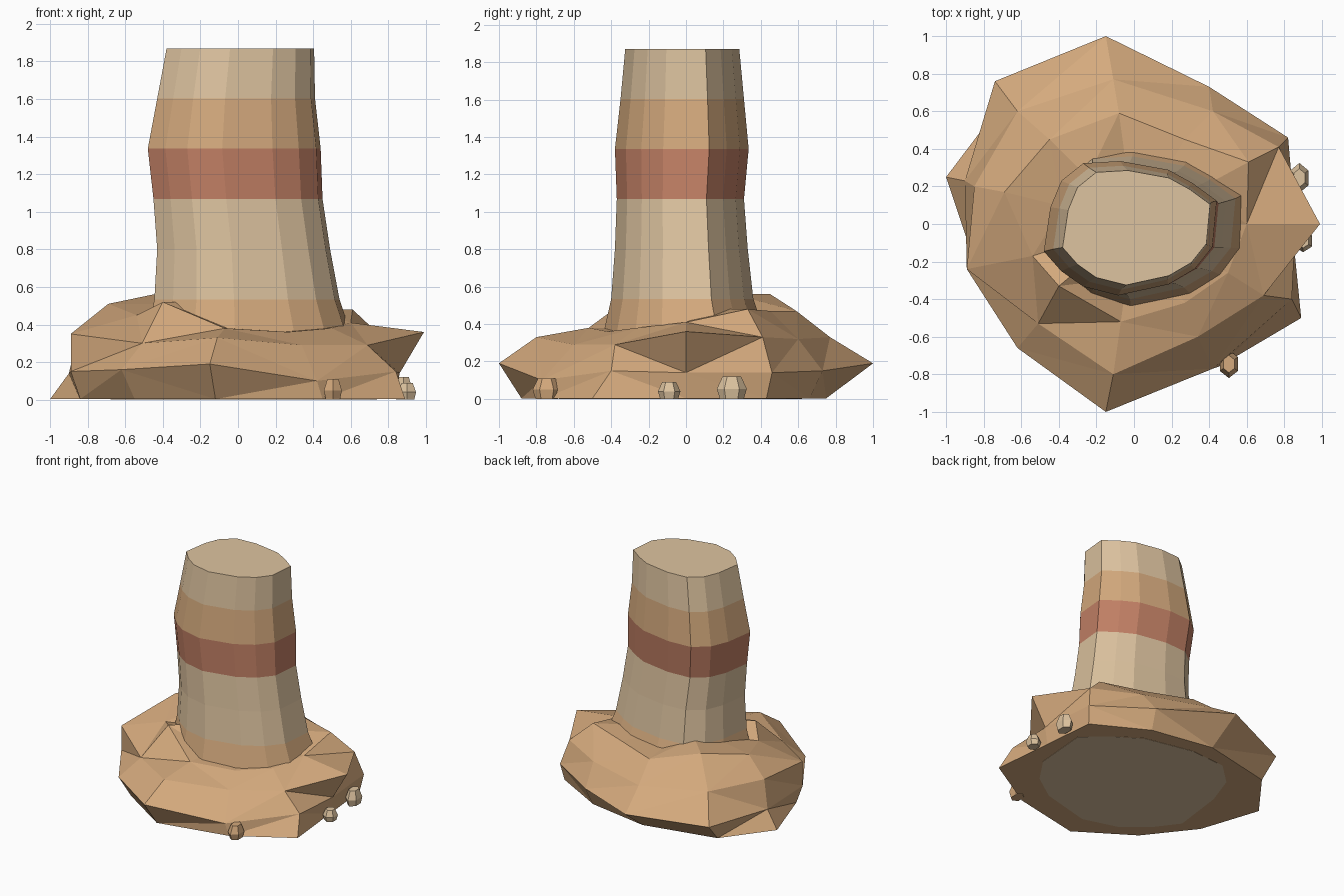
import bpy
import bmesh
import math
from mathutils import Vector

default_cube = bpy.data.objects.get("Cube")
if default_cube:
    bpy.data.objects.remove(default_cube, do_unlink=True)


def make_material(name, colour):
    material = bpy.data.materials.new(name)
    material.use_nodes = True
    material.diffuse_color = (*colour, 1)
    shader = material.node_tree.nodes["Principled BSDF"]
    shader.inputs["Base Color"].default_value = (*colour, 1)
    shader.inputs["Roughness"].default_value = 1
    return material


BEIGE, TAN, RED = range(3)
MATERIALS = [
    make_material("pale sandstone", (0.73, 0.55, 0.35)),
    make_material("tan sandstone", (0.66, 0.40, 0.205)),
    make_material("red sandstone", (0.55, 0.22, 0.133)),
]


def loft(name, rings, band_colours, cap_colours, triangulate=False):
    """Skin a stack of closed rings, one colour per band, with end caps."""
    bm = bmesh.new()
    loops = [[bm.verts.new(point) for point in ring] for ring in rings]
    count = len(loops[0])
    for lower, upper, colour in zip(loops, loops[1:], band_colours):
        for i in range(count):
            j = (i + 1) % count
            face = bm.faces.new((lower[i], lower[j], upper[j], upper[i]))
            face.material_index = colour
    bm.faces.new(loops[0][::-1]).material_index = cap_colours[0]
    bm.faces.new(loops[-1]).material_index = cap_colours[1]
    if triangulate:
        bmesh.ops.triangulate(bm, faces=bm.faces[:])
    bmesh.ops.recalc_face_normals(bm, faces=bm.faces[:])
    mesh = bpy.data.meshes.new(name)
    bm.to_mesh(mesh)
    bm.free()
    for material in MATERIALS:
        mesh.materials.append(material)
    obj = bpy.data.objects.new(name, mesh)
    bpy.context.scene.collection.objects.link(obj)
    return obj


# Column: one irregular outline stretched to the extents of each stratum
outline = [(.41, .11), (.39, -.1), (.31, -.2), (.19, -.27), (-.04, -.32),
           (-.2, -.28), (-.3, -.21), (-.38, -.12), (-.35, .08), (-.3, .2),
           (-.2, .28), (-.03, .29), (.19, .25), (.3, .19)][::-1]
extents = [  # left, right, front, back
    (-.68, .74, -.68, .62), (-.5, .63, -.46, .45), (-.445, .54, -.4, .36),
    (-.43, .49, -.38, .33), (-.45, .45, -.37, .31), (-.48, .44, -.38, .335),
    (-.43, .41, -.35, .31), (-.38, .405, -.325, .285)]
low_x, high_x = min(p[0] for p in outline), max(p[0] for p in outline)
low_y, high_y = min(p[1] for p in outline), max(p[1] for p in outline)
column_height = 1.87
column_rings = []
for level, (left, right, front, back) in enumerate(extents):
    z = column_height * level / (len(extents) - 1)
    column_rings.append([
        (left + (x - low_x) / (high_x - low_x) * (right - left),
         front + (y - low_y) / (high_y - low_y) * (back - front), z)
        for x, y in outline])
loft("rock_column", column_rings,
     [TAN, TAN, BEIGE, BEIGE, RED, TAN, BEIGE], (BEIGE, BEIGE))

# Rubble base: faceted mound described by four rough contours
foot = [(.84, 0), (.8, .43), (.38, .66), (-.13, .75), (-.72, .62), (-1, .25),
        (-.84, -.23), (-.55, -.6), (-.12, -.88), (.45, -.76), (.89, -.5)]
belly = [(.86, 0, .14), (.82, .46, .14), (.4, .73, .15), (-.15, 1, .19),
         (-.74, .76, .15), (-.9, .23, .14), (-.89, -.24, .15),
         (-.62, -.66, .16), (-.15, -1, .19), (.42, -.77, .1), (.84, -.4, .15)]
shoulder = [(.99, 0, .36), (.77, .41, .33), (.42, .6, .32), (-.11, .77, .33),
            (-.62, .6, .35), (-.85, .2, .36), (-.89, -.24, .35),
            (-.51, -.53, .3), (-.11, -.8, .33), (.34, -.6, .29),
            (.69, -.38, .29)]
crest = [(.6, 0, .41), (.61, .33, .48), (.27, .45, .47), (-.08, .59, .47),
         (-.45, .45, .56), (-.69, .17, .51), (-.54, -.17, .45),
         (-.4, -.33, .52), (-.07, -.52, .38), (.27, -.42, .36),
         (.5, -.26, .38)]
core = [(x * .55, y * .55, z) for x, y, z in crest]
loft("rubble_base", [[(x, y, .003) for x, y in foot], belly, shoulder, crest,
                     core], [TAN] * 4, (TAN, TAN), triangulate=True)


# Pebbles: small six-sided stones around the foot
def pebble(name, x, y, width, depth, height, colour):
    rings = []
    for spread, rise in ((.8, 0), (1, .45), (.62, 1)):
        ring = []
        for i in range(6):
            angle = math.tau * i / 6 + math.pi / 6
            offset = Vector((math.cos(angle) * width, math.sin(angle) * depth, 0))
            ring.append(Vector((x, y, height * rise)) + offset * spread / 2)
        rings.append(ring)
    loft(name, rings, [colour] * 2, (colour, colour))


pebble("front_pebble", .505, -.745, .11, .15, .11, TAN)
pebble("side_pebble", .9, -.09, .11, .12, .09, BEIGE)
pebble("rear_pebble", .88, .245, .11, .16, .12, BEIGE)
